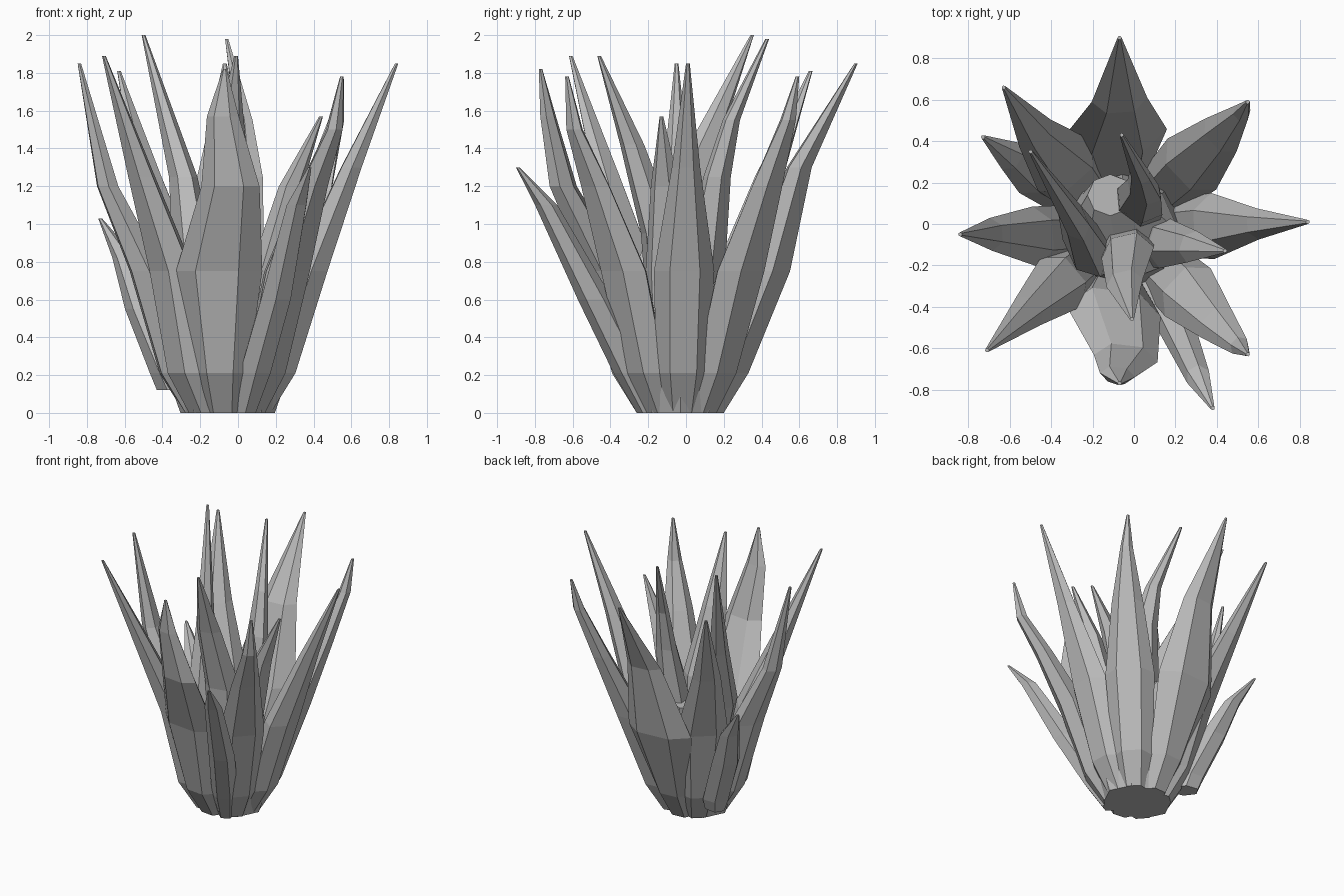
import bpy, bmesh, math
from mathutils import Vector

if "Cube" in bpy.data.objects:
    bpy.data.objects.remove(bpy.data.objects["Cube"], do_unlink=True)

grey = bpy.data.materials.new("plain_grey")
grey.use_nodes = True
COLOUR = (0.5, 0.5, 0.5, 1)
grey.diffuse_color = COLOUR
grey.node_tree.nodes["Principled BSDF"].inputs["Base Color"].default_value = COLOUR

CENTRE = Vector((-0.055, -0.03, 0))


def loft(name, stations, side, depth, sides=6):
    """Skin level rings; each station is (centre, width, thickness)."""
    bm = bmesh.new()
    rings = []
    for c, w, t in stations:
        ring = []
        for i in range(sides):
            a = math.tau * i / sides
            ring.append(bm.verts.new(c + side * (math.cos(a) * w / 2) + depth * (math.sin(a) * t / 2)))
        rings.append(ring)
    for low, high in zip(rings, rings[1:]):
        for i in range(sides):
            j = (i + 1) % sides
            bm.faces.new((low[i], low[j], high[j], high[i]))
    bm.faces.new(rings[0])
    bm.faces.new(rings[-1])
    bmesh.ops.recalc_face_normals(bm, faces=bm.faces)
    mesh = bpy.data.meshes.new(name)
    bm.to_mesh(mesh)
    bm.free()
    mesh.materials.append(grey)
    obj = bpy.data.objects.new(name, mesh)
    bpy.context.collection.objects.link(obj)
    return obj


def leaf(name, belly, belly_w, shoulder, shoulder_w, tip, upper=None, upper_w=0.1,
         root=0.14, root_z=0, foot=0.265, foot_w=0.28):
    """Six-sided spike from the crown through belly and shoulder to the tip."""
    belly, shoulder, tip = Vector(belly), Vector(shoulder), Vector(tip)
    out = belly - CENTRE
    out.z = 0
    out.normalize()
    side = Vector((-out.y, out.x, 0))
    base = CENTRE + out * root + Vector((0, 0, root_z))
    low = CENTRE + out * foot + Vector((0, 0, 0.21))
    stations = [(base, foot_w * 0.7, 0.2), (low, foot_w, 0.21),
                (belly, belly_w, 0.16 + 0.15 * belly_w),
                (shoulder, shoulder_w, 0.1 + 0.15 * shoulder_w)]
    if upper:
        stations.append((Vector(upper), upper_w, 0.085))
    stations.append((tip, 0.02, 0.02))
    return loft(name, stations, side, out)


# Outer ring of leaves
leaf("back_leaf", (-0.09, 0.44, 0.75), 0.5, (-0.07, 0.60, 1.30), 0.27, (-0.07, 0.90, 1.85))
leaf("back_left_leaf", (0.28, 0.29, 0.75), 0.34, (0.42, 0.43, 1.2), 0.22, (0.55, 0.59, 1.78), (0.52, 0.54, 1.55), 0.09)
leaf("left_leaf", (0.38, -0.01, 0.75), 0.32, (0.60, 0.0, 1.3), 0.15, (0.84, 0.01, 1.85))
leaf("front_left_leaf", (0.26, -0.33, 0.75), 0.32, (0.40, -0.48, 1.2), 0.20, (0.55, -0.63, 1.78), (0.51, -0.59, 1.5), 0.1)
leaf("front_leaf", (-0.1, -0.42, 0.75), 0.46, (-0.04, -0.65, 1.2), 0.31, (-0.07, -0.77, 1.82), (-0.08, -0.73, 1.57), 0.17)
leaf("front_right_leaf", (-0.35, -0.28, 0.75), 0.31, (-0.51, -0.42, 1.25), 0.18, (-0.71, -0.61, 1.89))
leaf("right_leaf", (-0.48, -0.06, 0.75), 0.29, (-0.69, -0.05, 1.2), 0.16, (-0.84, -0.05, 1.85))
leaf("back_right_leaf", (-0.33, 0.28, 0.75), 0.36, (-0.48, 0.44, 1.25), 0.20, (-0.63, 0.66, 1.81))

# Short low leaves
leaf("short_front_leaf", (0.20, -0.48, 0.6), 0.18, (0.31, -0.74, 1.1), 0.12, (0.38, -0.89, 1.3), root=0.16, foot=0.29, foot_w=0.18)
leaf("short_right_leaf", (-0.50, 0.24, 0.55), 0.21, (-0.60, 0.33, 0.82), 0.15, (-0.73, 0.42, 1.03),
     root=0.33, root_z=0.12, foot=0.36, foot_w=0.2)

# Inner leaves
leaf("inner_right_leaf", (-0.23, -0.11, 0.8), 0.32, (-0.29, 0.02, 1.25), 0.22, (-0.50, 0.35, 2.0), root=0.05, foot=0.08)
leaf("inner_back_leaf", (0.03, 0.11, 0.9), 0.25, (0.05, 0.165, 1.25), 0.19, (-0.06, 0.43, 1.98), (0.03, 0.24, 1.55), 0.11, root=0.05, foot=0.08)
leaf("inner_front_leaf", (-0.03, -0.14, 0.95), 0.26, (-0.045, -0.285, 1.42), 0.18, (-0.01, -0.46, 1.89), root=0.04, foot=0.05)
leaf("inner_left_leaf", (0.16, -0.1, 0.75), 0.24, (0.28, -0.11, 1.2), 0.16, (0.44, -0.13, 1.57), root=0.07, foot=0.12)

# Solid crown that joins the leaves
up = Vector((0, 0, 1))
loft("crown", [(CENTRE, 0.50, 0.42), (CENTRE + up * 0.2, 0.64, 0.62),
               (CENTRE + up * 0.6, 0.54, 0.5), (CENTRE + Vector((-0.06, 0.17, 0.85)), 0.22, 0.2)],
     Vector((1, 0, 0)), Vector((0, 1, 0)), sides=8)
